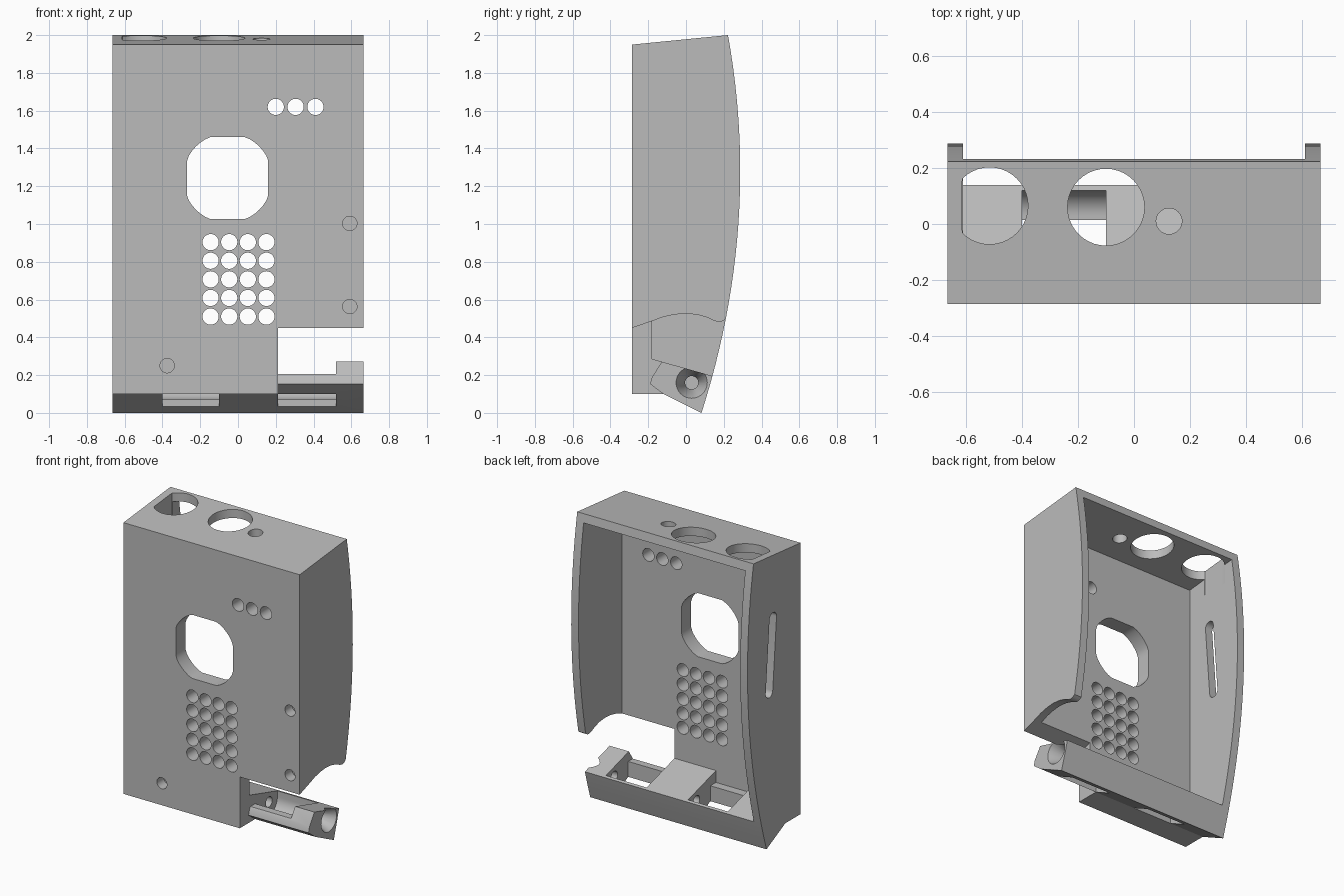
import bpy, bmesh, math
from mathutils import Vector

cube = bpy.data.objects.get("Cube")
if cube:
    bpy.data.objects.remove(cube, do_unlink=True)

grey = bpy.data.materials.new("plain grey")
grey.use_nodes = True
grey.diffuse_color = (0.5, 0.5, 0.5, 1)
grey.node_tree.nodes["Principled BSDF"].inputs["Base Color"].default_value = (0.5, 0.5, 0.5, 1)

HALF, WALL, FRONT, INNER = 0.665, 0.61, -0.285, -0.18
CUT, CAVITY_END = 0.213, 0.52          # side cut-out and cradle limits
AXIS = (0.03, 0.16)                    # rod channel centre (y, z)


def place(p, axis, d):
    """Put a 2D point on a plane at distance d along an axis."""
    return Vector({"x": (d, p[0], p[1]), "y": (p[0], d, p[1]), "z": (p[0], p[1], d)}[axis])


def loft(bm, pts_a, pts_b, axis, a, b):
    """Solid between two matching outlines."""
    va = [bm.verts.new(place(p, axis, a)) for p in pts_a]
    vb = [bm.verts.new(place(p, axis, b)) for p in pts_b]
    n = len(va)
    faces = [bm.faces.new(va), bm.faces.new(vb[::-1])]
    for i in range(n):
        j = (i + 1) % n
        faces.append(bm.faces.new((va[j], va[i], vb[i], vb[j])))
    bmesh.ops.recalc_face_normals(bm, faces=faces)


def circle(x, y, r, n=32):
    return [(x + r * math.cos(2 * math.pi * i / n), y + r * math.sin(2 * math.pi * i / n))
            for i in range(n)]


def make(name, solids):
    """Object made of lofts: (outline, axis, start, end[, end outline])."""
    bm = bmesh.new()
    for s in solids:
        loft(bm, s[0], s[4] if len(s) > 4 else s[0], s[1], s[2], s[3])
    mesh = bpy.data.meshes.new(name)
    bm.to_mesh(mesh)
    bm.free()
    mesh.materials.append(grey)
    ob = bpy.data.objects.new(name, mesh)
    bpy.context.scene.collection.objects.link(ob)
    return ob


def cut(target, name, solids):
    """Subtract solids from the target, then drop the cutter."""
    cutter = make(name, solids)
    cutter.hide_render = True
    mod = target.modifiers.new(name, "BOOLEAN")
    mod.operation, mod.solver, mod.object = "DIFFERENCE", "EXACT", cutter
    bpy.context.view_layer.objects.active = target
    bpy.ops.object.modifier_apply(modifier=mod.name)
    bpy.data.objects.remove(cutter, do_unlink=True)


def back(z):
    return 0.287 - (z - 1.28) ** 2 / 8


def floor(y):
    return 0.235 - 0.283 * y


# Outer body: side outline with bowed back edge
outline = [(FRONT, 1.95), (FRONT, 0.1), (-0.12, 0.1)]
outline += [(back(2 * i / 24), 2 * i / 24) for i in range(25)]
body = make("enclosure", [(outline, "x", -HALF, HALF)])

# Hollow interior, open at the back
room = [(INNER, floor(INNER)), (0.6, floor(0.6)), (0.6, 1.98), (INNER, 1.90)]
cut(body, "room", [(room, "x", -WALL, WALL)])

# Wavy cut-out on the lower side, leaving the rod bar
wave = [(-0.4, 0.41), (FRONT, 0.45), (-0.18, 0.486), (-0.12, 0.508), (-0.06, 0.521), (0, 0.526),
        (0.06, 0.52), (0.11, 0.506), (0.15, 0.487), (0.175, 0.481), (0.19, 0.484), (0.21, 0.497),
        (0.4, 0.6)]
bar = [(0.4, floor(0.4)), (-0.127, floor(-0.127)), (-0.18, 0.19), (-0.19, 0.153),
       (-0.12, 0.1), (-0.12, -0.1), (-0.4, -0.1)]
cut(body, "side_cutout", [(wave + bar, "x", CUT, 1)])


# Two cradles: rounded troughs with a slot through the bottom
def cradle(front):
    r = 0.09
    arc = [(AXIS[0] + r * math.cos(a), AXIS[1] - r * math.sin(a))
           for a in (math.pi / 2 * i / 10 for i in range(11))]
    return [(0.12, 0.4)] + arc + [(0.015, 0.07), (0.015, -0.1), (-0.12, -0.1),
                                  (-0.12, 0.205), (front, 0.205), (front, 0.4)]


cut(body, "cradles", [(cradle(INNER), "x", -0.4, -0.1), (cradle(-0.25), "x", CUT, CAVITY_END)])

# Rod channel and its countersink
cut(body, "rod_channel", [(circle(*AXIS, 0.035), "x", -0.3, 0.7)])
cut(body, "countersink", [(circle(*AXIS, 0.035), "x", 0.56, 0.67, circle(*AXIS, 0.085))])

# Front openings: display window, indicator row, speaker grid
window = [(-0.055 + max(-0.215, min(0.215, x)), 1.243 + max(-0.217, min(0.217, z)))
          for x, z in circle(0, 0, 0.237, 48)]
window = list(dict.fromkeys((round(x, 4), round(z, 4)) for x, z in window))
holes = [(window, "y", -0.4, -0.1)]
holes += [(circle(0.2 + 0.105 * i, 1.62, 0.043), "y", -0.4, -0.1) for i in range(3)]
holes += [(circle(-0.145 + 0.0985 * i, 0.51 + 0.0985 * j, 0.043), "y", -0.4, -0.1)
          for i in range(4) for j in range(5)]
# Blind screw holes
holes += [(circle(x, z, 0.038), "y", -0.4, -0.21)
          for x, z in ((0.592, 1.003), (0.592, 0.563), (-0.375, 0.25))]
cut(body, "front_holes", holes)

# Top openings, the outer one stopped by the side wall
clipped = [(max(-0.613, x), y) for x, y in circle(-0.515, 0.065, 0.137, 40)]
cut(body, "top_holes", [(clipped, "z", 1.8, 2.1),
                        (circle(-0.1, 0.06, 0.137, 40), "z", 1.8, 2.1),
                        (circle(0.125, 0.01, 0.046), "z", 1.8, 2.1)])

# Leaning slot in the plain side wall
top, low, r = Vector((0.012, 1.55)), Vector((0.053, 1.06)), 0.038
lean = math.atan2(top.y - low.y, top.x - low.x) - math.pi / 2
slot = []
for centre, start in ((top, 0), (low, math.pi)):
    for i in range(13):
        a = lean + start + math.pi * i / 12
        slot.append((centre.x + r * math.cos(a), centre.y + r * math.sin(a)))
cut(body, "side_slot", [(slot, "x", -0.8, -0.5)])

# Smooth the round walls, keep edges sharp
bpy.ops.object.select_all(action="DESELECT")
body.select_set(True)
bpy.context.view_layer.objects.active = body
bpy.ops.object.shade_smooth_by_angle(angle=math.radians(25))
